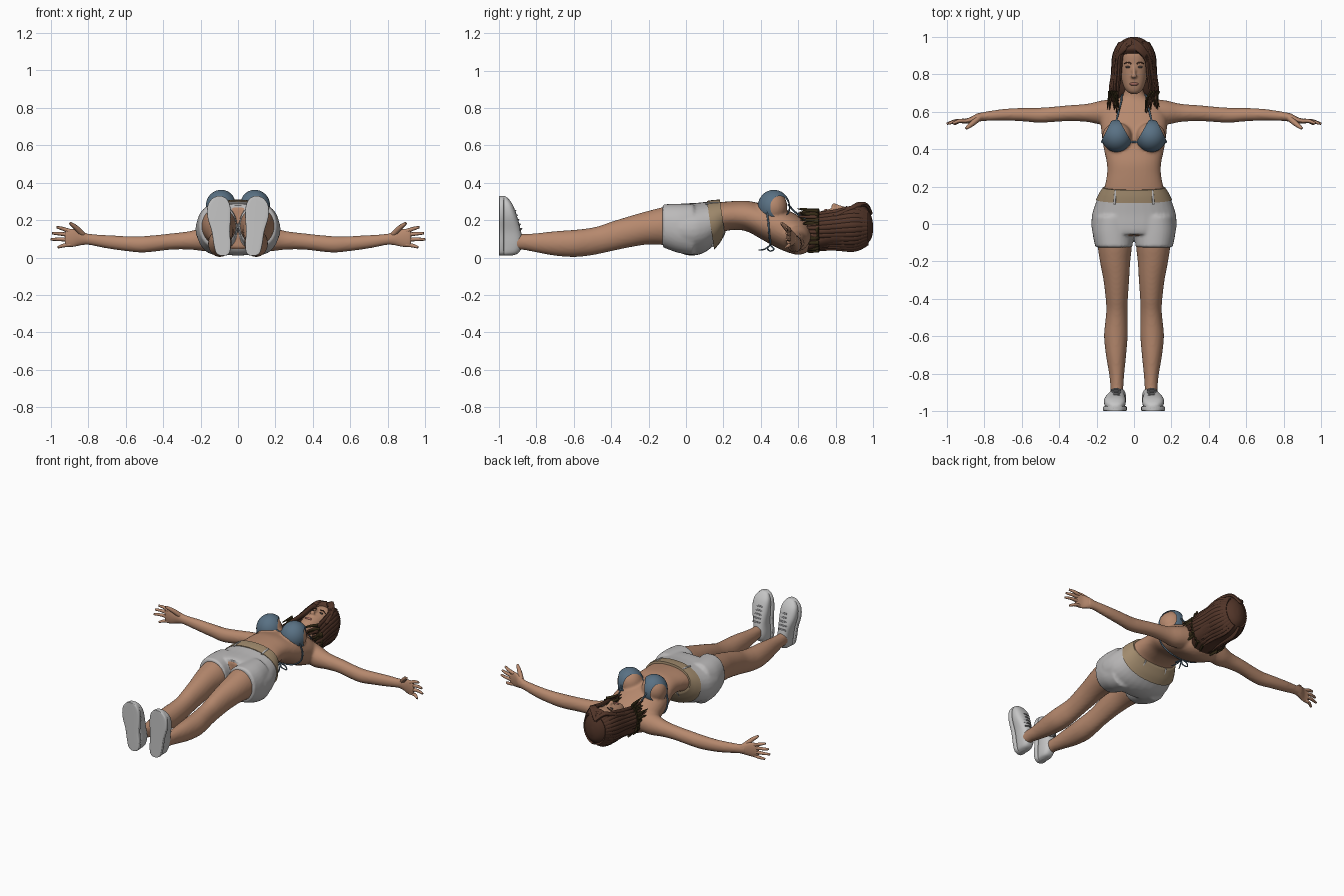
import bpy, bmesh, math, random
from mathutils import Vector, Matrix

random.seed(4)


def material(name, *rgb):
    m = bpy.data.materials.new(name)
    m.diffuse_color = (*rgb, 1)
    return m


SKIN = material("skin", .47, .25, .155)
HAIR = material("brown hair", .085, .036, .022)
DARK = material("dark hair tips", .035, .024, .008)
BLUE = material("swimwear blue", .10, .165, .23)
GREY = material("shorts grey", .50, .49, .49)
TAN = material("belt tan", .36, .26, .155)
SHOE = material("shoe white", .56, .56, .56)
LACE = material("lace grey", .25, .25, .26)
LIPS = material("lip rose", .33, .13, .10)
EYE = material("eye dark", .06, .045, .04)


def smooth_rows(rows, steps=5):
    """Catmull-Rom through tuples of numbers."""
    rows = [Vector(r) for r in rows]
    out = []
    for i in range(len(rows) - 1):
        p1, p2 = rows[i], rows[i + 1]
        p0, p3 = rows[max(i - 1, 0)], rows[min(i + 2, len(rows) - 1)]
        for k in range(steps):
            t = k / steps
            out.append(.5 * (2 * p1 + (p2 - p0) * t + (2 * p0 - 5 * p1 + 4 * p2 - p3) * t * t
                             + (3 * p1 - p0 - 3 * p2 + p3) * t ** 3))
    return out + [rows[-1]]


def skin_rings(bm, rings):
    rings = [[bm.verts.new(p) for p in r] for r in rings]
    n = len(rings[0])
    faces = [bm.faces.new((a[i], a[(i + 1) % n], b[(i + 1) % n], b[i]))
             for a, b in zip(rings, rings[1:]) for i in range(n)]
    faces += [bm.faces.new(rings[0]), bm.faces.new(rings[-1])]
    bmesh.ops.recalc_face_normals(bm, faces=faces)


def loft(bm, axis, rows, s=1, n=2.0, sides=32):
    """Rows are (t, a_low, a_high, b_low, b_high) across the given axis."""
    rings = []
    for t, a0, a1, b0, b1 in smooth_rows(rows):
        ring = []
        for k in range(sides):
            w = math.tau * k / sides
            c, d = [math.copysign(abs(v) ** (2 / n), v) for v in (math.cos(w), math.sin(w))]
            a, b = (a0 + a1 + (a1 - a0) * c) / 2, (b0 + b1 + (b1 - b0) * d) / 2
            x, y, z = {'X': (t, a, b), 'Y': (a, t, b), 'Z': (a, b, t)}[axis]
            ring.append((x * s, y, z))
        rings.append(ring)
    skin_rings(bm, rings)


def tube(bm, pts, r0, r1, flat=1.0, ref=(0, 0, 1), sides=8):
    """Tapering tube along a smooth path; flat widens it toward ref."""
    path, ref = smooth_rows(pts), Vector(ref)
    rings, last = [], len(path) - 1
    for i, p in enumerate(path):
        t = (path[min(i + 1, last)] - path[max(i - 1, 0)]).normalized()
        u = t.cross(ref).normalized()
        v = u.cross(t)
        f = i / last
        r = r0 + (r1 - r0) * f * f
        rings.append([p + u * r * math.cos(math.tau * k / sides)
                      + v * r * flat * math.sin(math.tau * k / sides) for k in range(sides)])
    skin_rings(bm, rings)


def ball(bm, loc, radii):
    m = Matrix.Translation(loc) @ Matrix.Diagonal((*radii, 1))
    return bmesh.ops.create_uvsphere(bm, u_segments=32, v_segments=20, radius=1, matrix=m)


def finish(bm, name, mat, voxel=0, relax=4):
    me = bpy.data.meshes.new(name)
    bm.to_mesh(me)
    bm.free()
    ob = bpy.data.objects.new(name, me)
    bpy.context.collection.objects.link(ob)
    me.materials.append(mat)
    bpy.ops.object.select_all(action='DESELECT')
    ob.select_set(True)
    bpy.context.view_layer.objects.active = ob
    if voxel:
        mod = ob.modifiers.new("blend", 'REMESH')
        mod.mode, mod.voxel_size = 'VOXEL', voxel
        sm = ob.modifiers.new("relax", 'SMOOTH')
        sm.factor, sm.iterations = .5, relax
        for m in ("blend", "relax"):
            bpy.ops.object.modifier_apply(modifier=m)
    bpy.ops.object.shade_smooth_by_angle(angle=math.radians(45))
    return ob


def sym(rows):
    return [(t, -h, h, lo, hi) for t, h, lo, hi in rows]


# Body: torso, neck, bust, arms and legs fused into one skin
bm = bmesh.new()
loft(bm, 'Y', sym([(-.06, .19, .05, .27), (0, .212, .03, .278), (.05, .21, .027, .28),
                   (.1, .193, .045, .286), (.15, .173, .09, .292), (.2, .157, .137, .298),
                   (.27, .144, .148, .303), (.33, .146, .138, .303), (.4, .161, .1, .29),
                   (.48, .173, .055, .277), (.55, .178, .026, .25), (.6, .17, .015, .225),
                   (.64, .14, .025, .2), (.67, .085, .045, .187), (.7, .056, .06, .185),
                   (.76, .054, .07, .19)]), n=2.2)
for s in (1, -1):
    ball(bm, (s * .09, .465, .27), (.08, .077, .086))
    loft(bm, 'X', [(.08, .55, .67, .05, .19), (.17, .532, .66, .035, .17), (.25, .545, .642, .042, .143),
                   (.35, .55, .634, .043, .13), (.5, .541, .621, .027, .115), (.6, .549, .62, .035, .115),
                   (.7, .552, .614, .049, .12), (.8, .55, .599, .068, .128), (.85, .545, .588, .068, .14)], s)
    loft(bm, 'Y', [(.02, .015, .2, .05, .275), (-.1, .01, .196, .065, .273), (-.2, .02, .182, .07, .25),
                   (-.3, .026, .163, .055, .222), (-.4, .033, .151, .034, .191), (-.46, .035, .148, .021, .17),
                   (-.52, .034, .153, .01, .157), (-.6, .034, .16, .003, .148), (-.7, .042, .15, .01, .141),
                   (-.8, .052, .133, .028, .13), (-.87, .057, .126, .041, .126), (-.93, .06, .125, .04, .13)], s)
finish(bm, "body", SKIN, .009)

# Hands with fingers and thumb
bm = bmesh.new()
for s in (1, -1):
    loft(bm, 'X', [(.8, .552, .597, .071, .126), (.84, .545, .588, .066, .142),
                   (.88, .538, .568, .058, .152), (.915, .537, .56, .06, .15), (.925, .543, .555, .08, .13)], s)
    for z0, tip in ((.14, (.968, .537, .163)), (.12, (.992, .536, .13)),
                    (.095, (1, .535, .097)), (.07, (.962, .532, .055))):
        tube(bm, [(s * .895, .55, z0), (s * (.9 + tip[0]) / 2, .55, (z0 + tip[2]) / 2 + .002),
                  (s * tip[0], tip[1], tip[2])], .0115, .006)
    tube(bm, [(s * .83, .565, .125), (s * .865, .535, .16), (s * .897, .51, .184)], .016, .007)
finish(bm, "hands", SKIN)

# Head with nose
bm = bmesh.new()
loft(bm, 'Y', sym([(.695, .012, .19, .225), (.705, .034, .165, .24), (.73, .053, .14, .251), (.77, .066, .11, .26),
                   (.81, .073, .09, .266), (.86, .078, .07, .272), (.91, .077, .07, .274),
                   (.95, .062, .09, .255), (.975, .03, .13, .21)]), n=2.25)
tube(bm, [(0, .85, .264), (0, .815, .273), (0, .79, .279)], .008, .014)
ball(bm, (0, .788, .275), (.017, .01, .014))
finish(bm, "head", SKIN, .006, 3)

# Facial features
bm = bmesh.new()
ball(bm, (0, .748, .252), (.024, .009, .009))
finish(bm, "lips", LIPS)
bm, brow = bmesh.new(), bmesh.new()
for s in (1, -1):
    ball(bm, (s * .032, .838, .263), (.014, .006, .006))
    tube(brow, [(s * .014, .856, .271), (s * .032, .863, .269), (s * .052, .857, .257)], .004, .002)
finish(bm, "eyes", EYE)
finish(brow, "eyebrows", HAIR)

# Hair: back cap, side locks, fringe and ragged dark tips
bm, tips = bmesh.new(), bmesh.new()
loft(bm, 'Y', sym([(1.0, .012, .14, .18), (.99, .045, .1, .225), (.965, .08, .07, .272), (.935, .1, .055, .293),
                   (.9, .108, .047, .262), (.85, .112, .045, .225), (.78, .115, .045, .19),
                   (.7, .115, .035, .15), (.65, .085, .03, .1)]))
SPREAD = ((.965, .07, .085, .168), (.9, .102, .12, .168), (.8, .112, .11, .16), (.7, .126, .11, .153))
for s in (1, -1):
    for i in range(12):
        f = i / 11
        a = math.radians(46 - 118 * f)
        end = (.595 + .055 * f + random.uniform(-.01, .02), .115 + random.uniform(-.025, .025), .115, .153)
        pts = [(s * rx * math.cos(a), y, zc + rz * math.sin(a)) for y, rx, rz, zc in (*SPREAD, end)]
        tube(bm, pts, .015, .002, 1.6)
        for k in range(3):
            j, h = random.uniform(-.018, .018), random.uniform(-.02, .02)
            x, y, z = pts[-1]
            tube(tips, [(pts[3][0] + s * .008, .71, pts[3][2] + h), (x + j * .3, .66, z + h),
                        (x + j, y + random.uniform(-.01, .02), max(z + h * 1.3, .02))], .007, .001, 1.5)
    for k in range(5):
        d = k * .011
        if s > 0:
            path = [(-.02, .985 - d * .6, .235 + d * .7), (.03, .955 - d * .7, .284),
                    (.076 - d * .25, .89 - d * .2, .264), (.098, .8 - d * .3, .225)]
        else:
            path = [(-.015, .985 - d * .5, .235 + d * .8), (-.055, .95 - d * .4, .272),
                    (-.086, .88, .252), (-.1, .79 - d, .215)]
        tube(bm, path, .014, .009)
finish(bm, "hair", HAIR)
finish(tips, "hair_tips", DARK)

# Bikini cups: spheres trimmed to rounded triangles
bm = bmesh.new()
for s in (1, -1):
    cup = bmesh.new()
    ball(cup, (s * .09, .47, .27), (.084, .087, .092))
    for co, no in (((.02, .45, 0), (-.115, .065, 0)), ((.172, .45, 0), (.12, .06, 0)), ((0, 0, .215), (0, 0, -1))):
        bmesh.ops.bisect_plane(cup, geom=cup.verts[:] + cup.edges[:] + cup.faces[:],
                               plane_co=(s * co[0], *co[1:]), plane_no=(s * no[0], *no[1:]), clear_outer=True)
    me = bpy.data.meshes.new("cup_part")
    cup.to_mesh(me)
    cup.free()
    bm.from_mesh(me)
    bpy.data.meshes.remove(me)
finish(bm, "bikini_cups", BLUE)

# Bikini strings and back bow
bm = bmesh.new()
for s in (1, -1):
    tube(bm, [(s * .095, .545, .285), (s * .085, .59, .238), (s * .068, .655, .197), (s * .06, .69, .15),
              (0, .7, .055)], .005, .004)
    tube(bm, [(s * .155, .43, .255), (s * .172, .44, .19), (s * .155, .445, .125), (s * .09, .45, .082),
              (0, .45, .068)], .005, .005, ref=(0, 1, 0))
    tube(bm, [(0, .45, .068), (s * .025, .47, .045), (s * .045, .45, .035), (s * .02, .435, .05),
              (0, .45, .066)], .004, .004)
    tube(bm, [(0, .45, .066), (s * .015, .42, .045), (s * .03, .39, .04)], .004, .003)
tube(bm, [(-.03, .435, .295), (0, .438, .286), (.03, .435, .295)], .005, .005)
finish(bm, "bikini_strings", BLUE)

# Shorts: hips and two short legs fused
bm = bmesh.new()
loft(bm, 'Y', sym([(.175, .18, .085, .304), (.15, .19, .065, .302), (.1, .209, .028, .297), (.05, .224, .012, .292),
                   (0, .227, .014, .29), (-.035, .224, .03, .287), (-.055, .21, .06, .28)]), n=2.2)
for s in (1, -1):
    loft(bm, 'Y', [(.04, .015, .215, .013, .286), (-.04, .006, .222, .025, .287), (-.125, .008, .206, .055, .285)],
         s, n=2.2)
finish(bm, "shorts", GREY, .009, 3)

# Belt, sheared so the front sits lower, with loops
bm = bmesh.new()
loft(bm, 'Y', sym([(.13, .203, .043, .303), (.165, .187, .077, .308), (.2, .167, .125, .31)]), n=2.2)
for v in bm.verts:
    v.co.y -= .15 * (v.co.z - .18)
finish(bm, "belt", TAN)
bm = bmesh.new()
for s in (1, -1):
    tube(bm, [(s * .104, .105, .287), (s * .101, .145, .292), (s * .098, .182, .29)], .006, .006)
    tube(bm, [(s * .09, .14, .062), (s * .085, .175, .096), (s * .08, .208, .14)], .006, .006, ref=(1, 0, 0))
finish(bm, "belt_loops", GREY)

# Shoes: upper, flat sole and laces
upper, sole, lace = bmesh.new(), bmesh.new(), bmesh.new()
OUTLINE = ((.01, .08, .014), (.025, .081, .034), (.07, .084, .043), (.14, .092, .046), (.22, .101, .059),
           (.28, .102, .056), (.315, .1, .036), (.328, .099, .014))
TOPS = (-.935, -.895, -.875, -.882, -.903, -.925, -.95, -.968)
for s in (1, -1):
    loft(upper, 'Z', [(z, c - h * .97, c + h * .97, -.99, t) for (z, c, h), t in zip(OUTLINE, TOPS)], s, n=2.5)
    loft(sole, 'Z', [(z, c - h * 1.06, c + h * 1.06, -1, -.972) for z, c, h in OUTLINE], s, n=6)
    for k in range(5):
        z, y = .15 + k * .024, -.882 - k * .008
        tube(lace, [(s * .07, y - .006, z), (s * .096, y + .002, z + .004), (s * .122, y - .006, z)], .005, .005)
finish(upper, "shoe_uppers", SHOE)
finish(sole, "shoe_soles", SHOE)
finish(lace, "shoe_laces", LACE)
